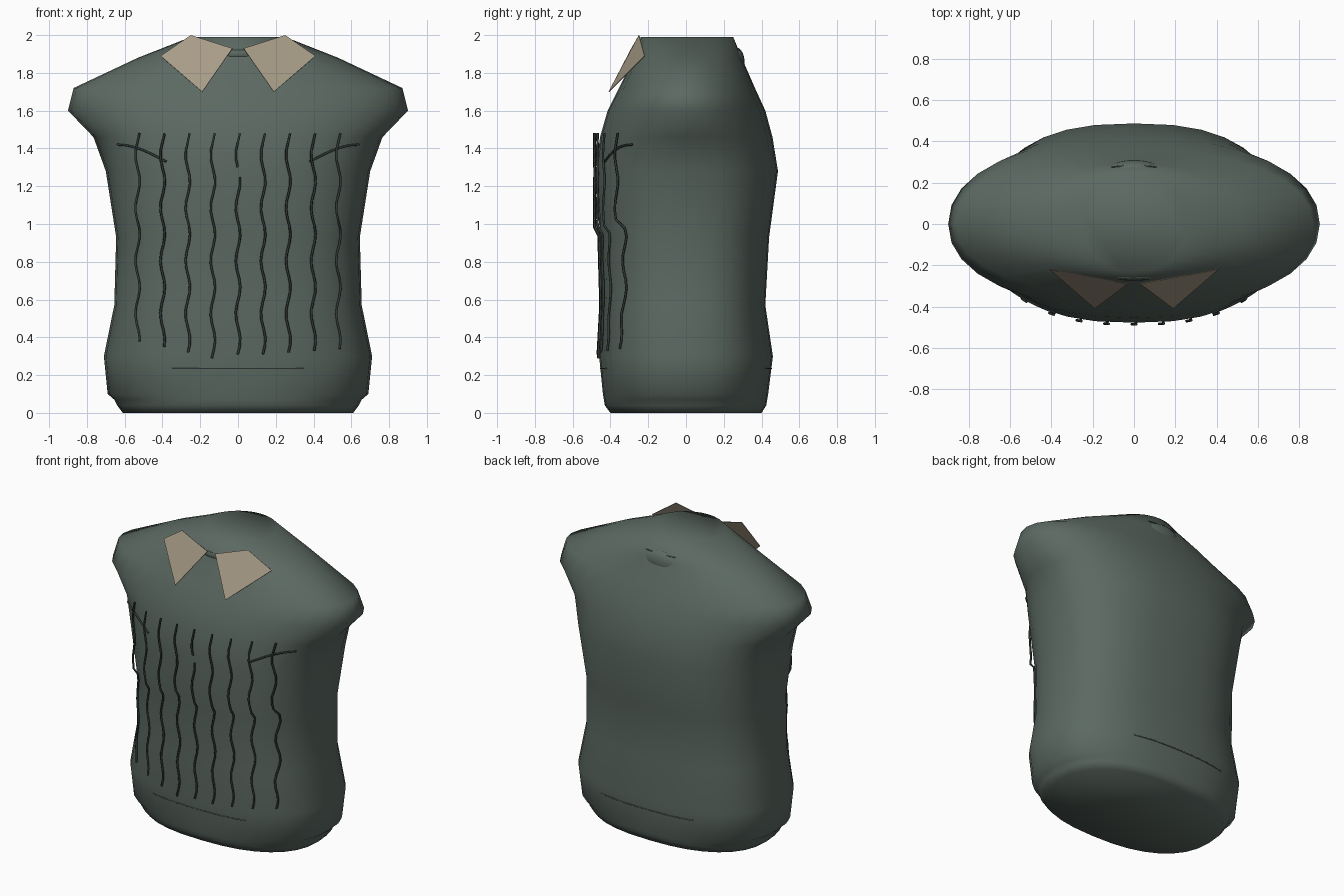
import bpy, bmesh, math
from mathutils import Vector

cube = bpy.data.objects.get("Cube")
if cube:
    bpy.data.objects.remove(cube)


def material(name, rgb):
    m = bpy.data.materials.new(name)
    m.use_nodes = True
    m.diffuse_color = (*rgb, 1)
    node = m.node_tree.nodes["Principled BSDF"]
    node.inputs["Base Color"].default_value = (*rgb, 1)
    node.inputs["Roughness"].default_value = 0.8
    return m


GREEN = material("dark sage fabric", (0.105, 0.14, 0.12))
TAN = material("tan collar", (0.385, 0.332, 0.242))
DARK = material("dark green thread", (0.03, 0.043, 0.037))

# Body rings: height, half width, front depth, back depth, roundness exponent
RINGS = [
    (0.00, 0.61, 0.40, 0.40, 2.4),
    (0.04, 0.64, 0.43, 0.425, 2.4),
    (0.07, 0.655, 0.435, 0.43, 2.4),
    (0.10, 0.69, 0.44, 0.435, 2.5),
    (0.30, 0.71, 0.46, 0.46, 2.5),
    (0.57, 0.655, 0.445, 0.42, 2.6),
    (0.93, 0.645, 0.455, 0.44, 2.6),
    (1.28, 0.70, 0.478, 0.487, 2.5),
    (1.46, 0.765, 0.455, 0.458, 2.3),
    (1.60, 0.90, 0.415, 0.42, 2.15),
    (1.72, 0.87, 0.355, 0.365, 2.1),
    (1.88, 0.53, 0.275, 0.295, 2.1),
    (1.99, 0.25, 0.24, 0.25, 2.0),
]


def new_object(name, bm, mat):
    mesh = bpy.data.meshes.new(name)
    bm.to_mesh(mesh)
    bm.free()
    obj = bpy.data.objects.new(name, mesh)
    bpy.context.collection.objects.link(obj)
    mesh.materials.append(mat)
    return obj


def shade_smooth(obj):
    for poly in obj.data.polygons:
        poly.use_smooth = True


def surface_y(x, z, side=-1):
    """Depth of the body surface at x, z on the front (-1) or back (1)."""
    for a, b in zip(RINGS, RINGS[1:]):
        if a[0] <= z <= b[0]:
            t = (z - a[0]) / (b[0] - a[0])
            _, w, front, back, n = [p + (q - p) * t for p, q in zip(a, b)]
            depth = front if side < 0 else back
            return side * depth * max(0, 1 - (abs(x) / w) ** n) ** (1 / n)


def tube(name, paths, radius, mat):
    curve = bpy.data.curves.new(name, 'CURVE')
    curve.dimensions = '3D'
    curve.bevel_depth = radius
    curve.bevel_resolution = 1
    curve.use_fill_caps = True
    for pts in paths:
        spline = curve.splines.new('POLY')
        spline.points.add(len(pts) - 1)
        for p, co in zip(spline.points, pts):
            p.co = (*co, 1)
    curve.materials.append(mat)
    obj = bpy.data.objects.new(name, curve)
    bpy.context.collection.objects.link(obj)


# Torso lofted through the rings
SEG = 32
bm = bmesh.new()
loops = []
for z, w, front, back, n in RINGS:
    loop = []
    for i in range(SEG):
        a = 2 * math.pi * i / SEG
        c, s = math.cos(a), math.sin(a)
        x = math.copysign(abs(c) ** (2 / n), c) * w
        y = math.copysign(abs(s) ** (2 / n), s) * (back if s > 0 else front)
        loop.append(bm.verts.new((x, y, z)))
    loops.append(loop)
for lo, hi in zip(loops, loops[1:]):
    for i in range(SEG):
        j = (i + 1) % SEG
        bm.faces.new((lo[i], lo[j], hi[j], hi[i]))
bm.faces.new(loops[0][::-1])
bm.faces.new(loops[-1])
shade_smooth(new_object("torso", bm, GREEN))

# Small fabric folds below the neckline: centre and radii
FOLDS = {
    "back_neck_fold": ((0, 0.265, 1.86), (0.13, 0.045, 0.075)),
    "front_neck_fold": ((0, -0.245, 1.90), (0.12, 0.03, 0.035)),
}
for name, (centre, radii) in FOLDS.items():
    bm = bmesh.new()
    bmesh.ops.create_uvsphere(bm, u_segments=20, v_segments=10, radius=1)
    for v in bm.verts:
        v.co = v.co * Vector(radii) + Vector(centre)
    shade_smooth(new_object(name, bm, GREEN))

# Neckline seams
for name, side, half in (("front_neck_seam", -1, 0.05), ("back_neck_seam", 1, 0.11)):
    pts = []
    for i in range(9):
        x = half * (i / 4 - 1)
        pts.append((x, surface_y(x, 1.92, side) + side * 0.005, 1.92))
    tube(name, [pts], 0.003, GREEN)

# Collar flaps, mirrored
FLAP = [(0.25, -0.25, 2.0), (0.03, -0.29, 1.93), (0.19, -0.41, 1.70), (0.41, -0.22, 1.89)]
for name, side in (("left_collar", 1), ("right_collar", -1)):
    bm = bmesh.new()
    verts = [bm.verts.new((side * x, y, z)) for x, y, z in FLAP]
    bm.faces.new(verts[::side])
    obj = new_object(name, bm, TAN)
    mod = obj.modifiers.new("thickness", 'SOLIDIFY')
    mod.thickness = 0.004

# Zigzag vertical threads on the front, standing off the chest
BOTTOMS = (0.38, 0.35, 0.32, 0.29, 0.31, 0.31, 0.32, 0.33, 0.34)
for k, bottom in enumerate(BOTTOMS):
    x0 = (k - 4) * 0.133
    spans = [(bottom, 1.48)] if k != 4 else [(bottom, 1.25), (1.30, 1.48)]
    paths = []
    for z0, z1 in spans:
        count = round((z1 - z0) / 0.045)
        pts = []
        for i in range(count + 1):
            z = z0 + (z1 - z0) * i / count
            x = x0 - 0.012 * math.cos((z - 1.365) * math.tau / 0.28)
            y = surface_y(x, 1.28 if z > 0.98 else z) - 0.008
            pts.append((x, y, z))
        paths.append(pts)
    tube(f"thread_{k + 1}", paths, 0.0065, DARK)

# Curved chest seams, mirrored
for name, side in (("left_chest_seam", 1), ("right_chest_seam", -1)):
    pts = []
    for i in range(11):
        t = i / 10
        x = 0.38 + 0.26 * t
        z = 1.33 + 0.09 * math.sin(t * math.pi / 2)
        pts.append((side * x, surface_y(x, z) - 0.002, z))
    tube(name, [pts], 0.006, DARK)

# Lower hem seams on front and back
for name, side in (("front_hem_seam", -1), ("back_hem_seam", 1)):
    pts = []
    for i in range(15):
        x = 0.35 * (i / 7 - 1)
        pts.append((x, surface_y(x, 0.235, side), 0.235))
    tube(name, [pts], 0.003, GREEN)
